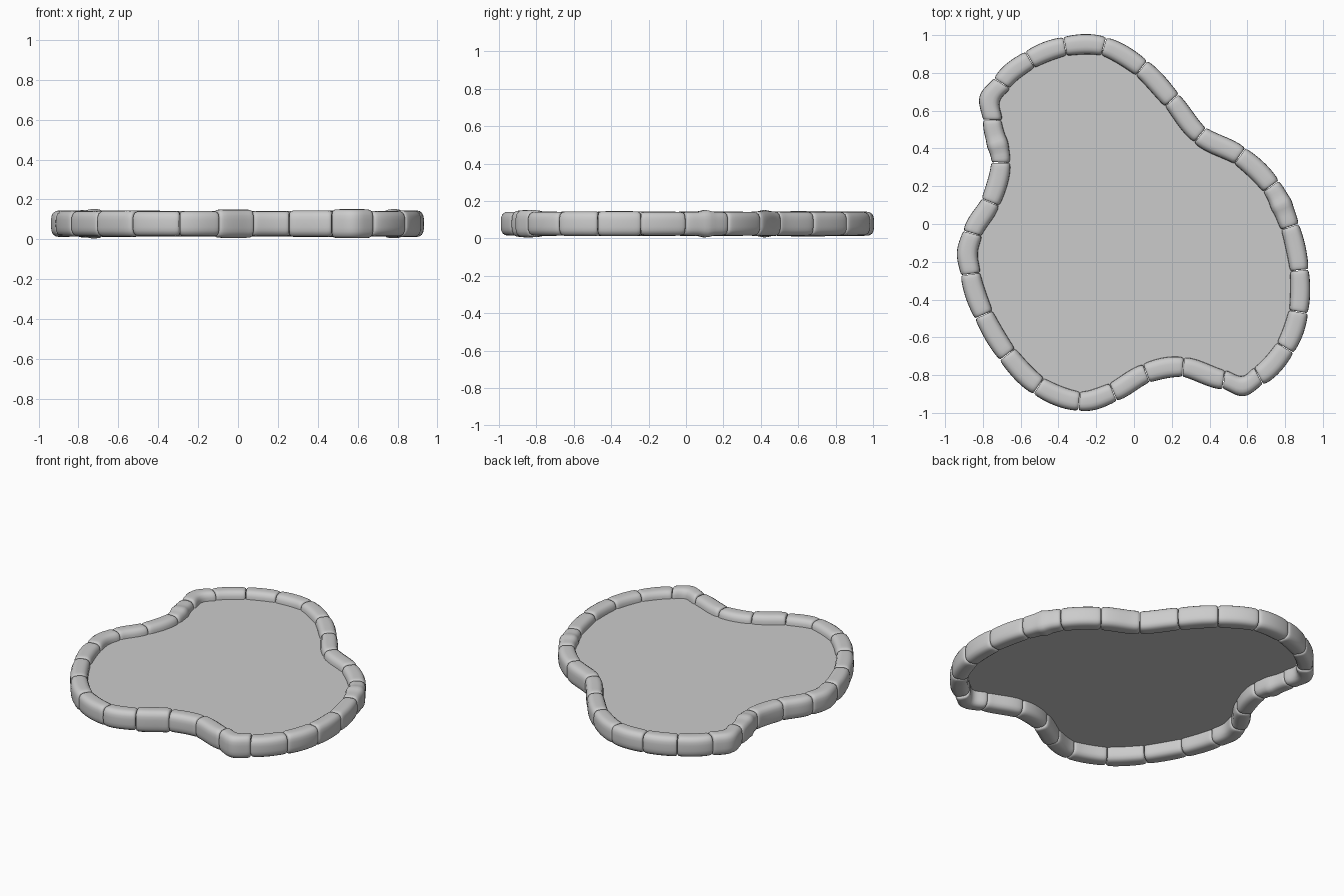
import bpy, bmesh, math, random
from mathutils import Vector

if "Cube" in bpy.data.objects:
    bpy.data.objects.remove(bpy.data.objects["Cube"])

random.seed(4)

# Rim centreline at the joints between stones, clockwise from the back
JOINTS = [Vector(p) for p in (
    (-.16, .94), (.04, .825), (.20, .655), (.35, .47), (.56, .36), (.725, .20),
    (.825, -.015), (.875, -.245), (.87, -.465), (.80, -.655), (.66, -.805),
    (.475, -.825), (.26, -.757), (.065, -.79), (-.11, -.89), (-.29, -.938),
    (-.505, -.857), (-.67, -.69), (-.795, -.48), (-.865, -.265), (-.855, -.05),
    (-.76, .115), (-.705, .325), (-.75, .55), (-.70, .745), (-.55, .87), (-.365, .94))]
N = len(JOINTS)
BULGE = {10: .03, 23: .028, 19: .012}     # stones pushed outward at the middle
TALL = {10: .007, 23: .006, 13: .005}     # slightly bigger stones
RIDGE = {22: .42, 5: .48}                 # stones with a small raised ridge
HALF_W, HALF_H, MID_Z, WATER_Z = .051, .065, .0785, .097


def rim_point(i, u):
    """Centre and outward direction at fraction u along stone i."""
    a, b, c, d = (JOINTS[(i + k) % N] for k in (-1, 0, 1, 2))
    p = .5 * (2*b + (c - a)*u + (2*a - 5*b + 4*c - d)*u*u + (3*b - a - 3*c + d)*u**3)
    t = .5 * ((c - a) + 2*(2*a - 5*b + 4*c - d)*u + 3*(3*b - a - 3*c + d)*u*u)
    n = Vector((-t.y, t.x)).normalized()
    return p + n * BULGE.get(i, 0) * math.sin(math.pi * u)**2, n


def rounded_section(n=24, power=3.4):
    """Rounded-square cross-section in -1..1."""
    pts = []
    for k in range(n):
        a = 2 * math.pi * k / n
        c, s = math.cos(a), math.sin(a)
        r = (abs(c)**power + abs(s)**power) ** (-1 / power)
        pts.append((c * r, s * r))
    return pts


def finish(bm, name):
    bmesh.ops.recalc_face_normals(bm, faces=bm.faces)
    me = bpy.data.meshes.new(name)
    bm.to_mesh(me)
    bm.free()
    ob = bpy.data.objects.new(name, me)
    bpy.context.collection.objects.link(ob)
    return ob


# Stone rim: one closed, round-ended block per stone
SECTION = rounded_section()
STATIONS = [(.008, .84), (.02, .92), (.05, .97), (.1, .995)]
STATIONS += [(.1 + .8 * k / 10, 1) for k in range(1, 10)]
STATIONS += [(1 - u, s) for u, s in reversed(STATIONS[:4])]
bm = bmesh.new()
for i in range(N):
    dw, dh = random.uniform(-.002, .002), random.uniform(-.002, .002) + TALL.get(i, 0)
    rings = []
    for u, s in STATIONS:
        p, n = rim_point(i, u)
        ridge = .009 * math.exp(-((u - RIDGE[i]) / .12)**2) if i in RIDGE else 0
        swell = .003 * math.sin(math.pi * u)
        w = (HALF_W + dw + swell + ridge * .5) * s
        h = (HALF_H + dh + ridge) * s
        rings.append([bm.verts.new((p.x + n.x*x*w, p.y + n.y*x*w, MID_Z + z*h))
                      for x, z in SECTION])
    for r0, r1 in zip(rings, rings[1:]):
        for k in range(len(SECTION)):
            j = (k + 1) % len(SECTION)
            bm.faces.new((r0[k], r0[j], r1[j], r1[k]))
    bm.faces.new(rings[0])
    bm.faces.new(rings[-1])
stones = finish(bm, "rim_stones")
bpy.context.view_layer.objects.active = stones
stones.select_set(True)
bpy.ops.object.shade_smooth_by_angle(angle=math.radians(45))

# Water: flat sheet reaching the middle of the rim
bm = bmesh.new()
edge = []
for i in range(N):
    for k in range(4):
        p, n = rim_point(i, k / 4)
        p = p - n * .02
        edge.append(bm.verts.new((p.x, p.y, WATER_Z)))
face = bm.faces.new(edge)
bmesh.ops.triangulate(bm, faces=[face])
water = finish(bm, "water_surface")
if water.data.polygons[0].normal.z < 0:
    water.data.flip_normals()
